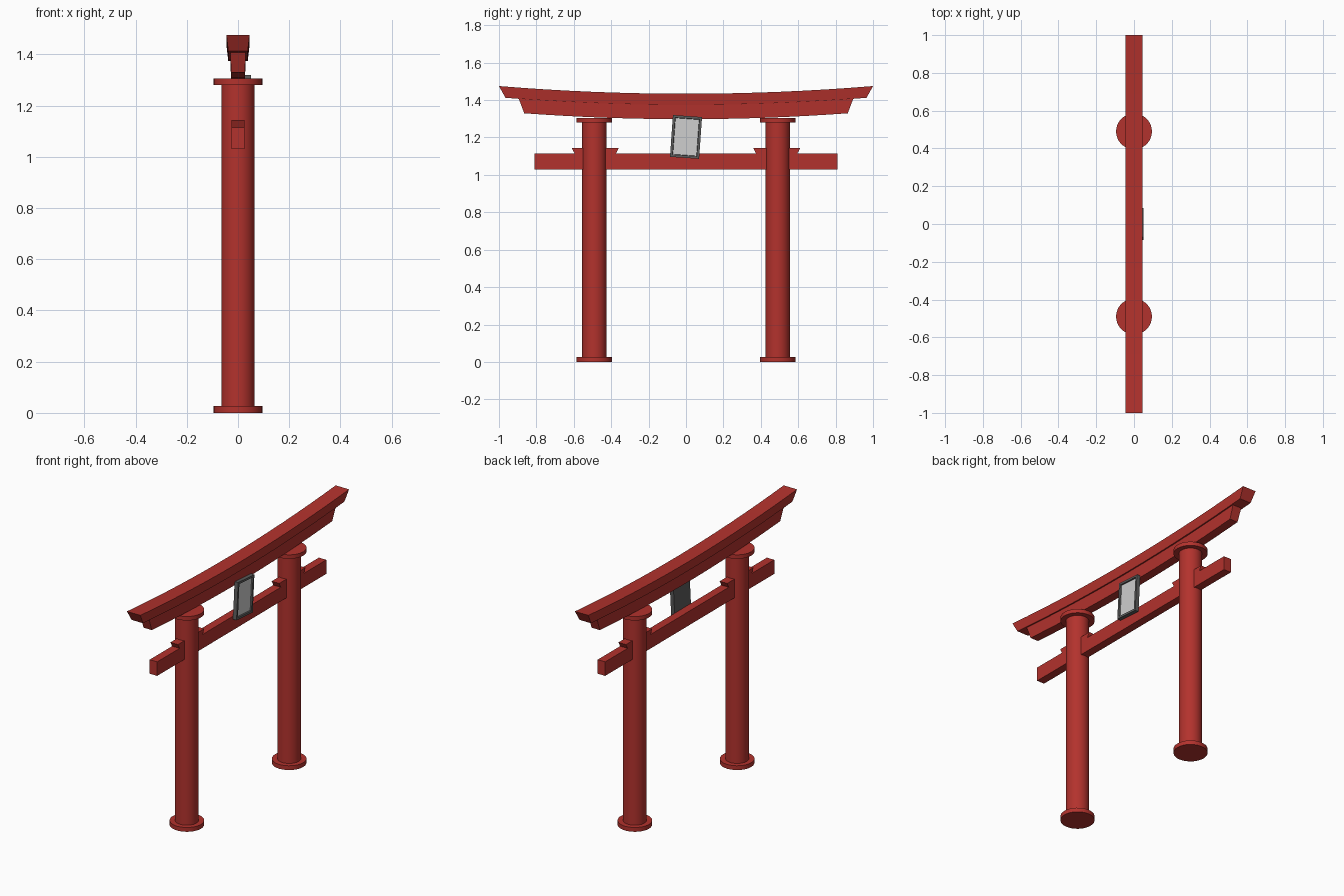
import bpy, bmesh
from math import radians
from mathutils import Matrix

cube = bpy.data.objects.get("Cube")
if cube:
    bpy.data.objects.remove(cube, do_unlink=True)


def material(name, rgb):
    m = bpy.data.materials.new(name)
    m.use_nodes = True
    m.diffuse_color = (*rgb, 1)
    m.node_tree.nodes["Principled BSDF"].inputs["Base Color"].default_value = (*rgb, 1)
    return m


red = material("vermilion red", (0.45, 0.032, 0.026))
grey = material("dark grey", (0.11, 0.11, 0.11))
pale = material("pale grey", (0.62, 0.62, 0.62))


def finish(name, bm, mats, smooth=False):
    bmesh.ops.recalc_face_normals(bm, faces=bm.faces)
    mesh = bpy.data.meshes.new(name)
    bm.to_mesh(mesh)
    bm.free()
    ob = bpy.data.objects.new(name, mesh)
    bpy.context.collection.objects.link(ob)
    for m in mats:
        mesh.materials.append(m)
    if smooth:
        bpy.ops.object.select_all(action='DESELECT')
        ob.select_set(True)
        bpy.context.view_layer.objects.active = ob
        bpy.ops.object.shade_smooth_by_angle(angle=radians(30))
    return ob


def disc(name, radius, y, z0, z1):
    bm = bmesh.new()
    bmesh.ops.create_cone(bm, cap_ends=True, segments=32, radius1=radius, radius2=radius,
                          depth=z1 - z0, matrix=Matrix.Translation((0, y, (z0 + z1) / 2)))
    return finish(name, bm, [red], True)


def beam(name, y, z0, z1, low, high, rise=0.0, steps=1):
    """Loft along y; low and high are (half width, half length) of the two edges."""
    bm = bmesh.new()
    rings = []
    for i in range(steps + 1):
        t = 2 * i / steps - 1
        ring = []
        for z, (w, length), side in ((z0, low, -1), (z0, low, 1), (z1, high, 1), (z1, high, -1)):
            along = t * length
            ring.append(bm.verts.new((side * w, y + along, z + rise * along ** 2)))
        rings.append(ring)
    for a, b in zip(rings, rings[1:]):
        for k in range(4):
            n = (k + 1) % 4
            bm.faces.new((a[k], a[n], b[n], b[k]))
    bm.faces.new(rings[0])
    bm.faces.new(rings[-1])
    return finish(name, bm, [red], steps > 1)


# Pillars with base, cap and wedges
for side, label in ((-1, "right"), (1, "left")):
    y = side * 0.49
    disc(label + "_pillar", 0.065, y, 0.01, 1.29)
    disc(label + "_pillar_base", 0.095, y, 0, 0.026)
    disc(label + "_pillar_cap", 0.095, y, 1.281, 1.305)
    beam(label + "_wedge", side * 0.485, 1.11, 1.144, (0.025, 0.108), (0.025, 0.126))

# Straight tie beam and the two curved top beams
beam("tie_beam", 0, 1.03, 1.115, (0.025, 0.81), (0.025, 0.81))
beam("lower_lintel", 0, 1.298, 1.376, (0.027, 0.865), (0.03, 0.895), 0.042, 16)
beam("upper_lintel", 0, 1.374, 1.434, (0.038, 0.965), (0.045, 1.0), 0.041, 16)

# Tilted plaque with a sunken pale panel
bm = bmesh.new()
place = Matrix.Translation((0.038, 0, 1.203)) @ Matrix.Rotation(radians(-4), 4, 'X')
bmesh.ops.create_cube(bm, size=1, matrix=place @ Matrix.Diagonal((0.024, 0.156, 0.224, 1)))
bm.normal_update()
front = max(bm.faces, key=lambda f: f.normal.x)
bmesh.ops.inset_region(bm, faces=[front], thickness=0.018)
bmesh.ops.inset_region(bm, faces=[front], thickness=0.003, depth=-0.008)
front.material_index = 1
finish("plaque", bm, [grey, pale])
